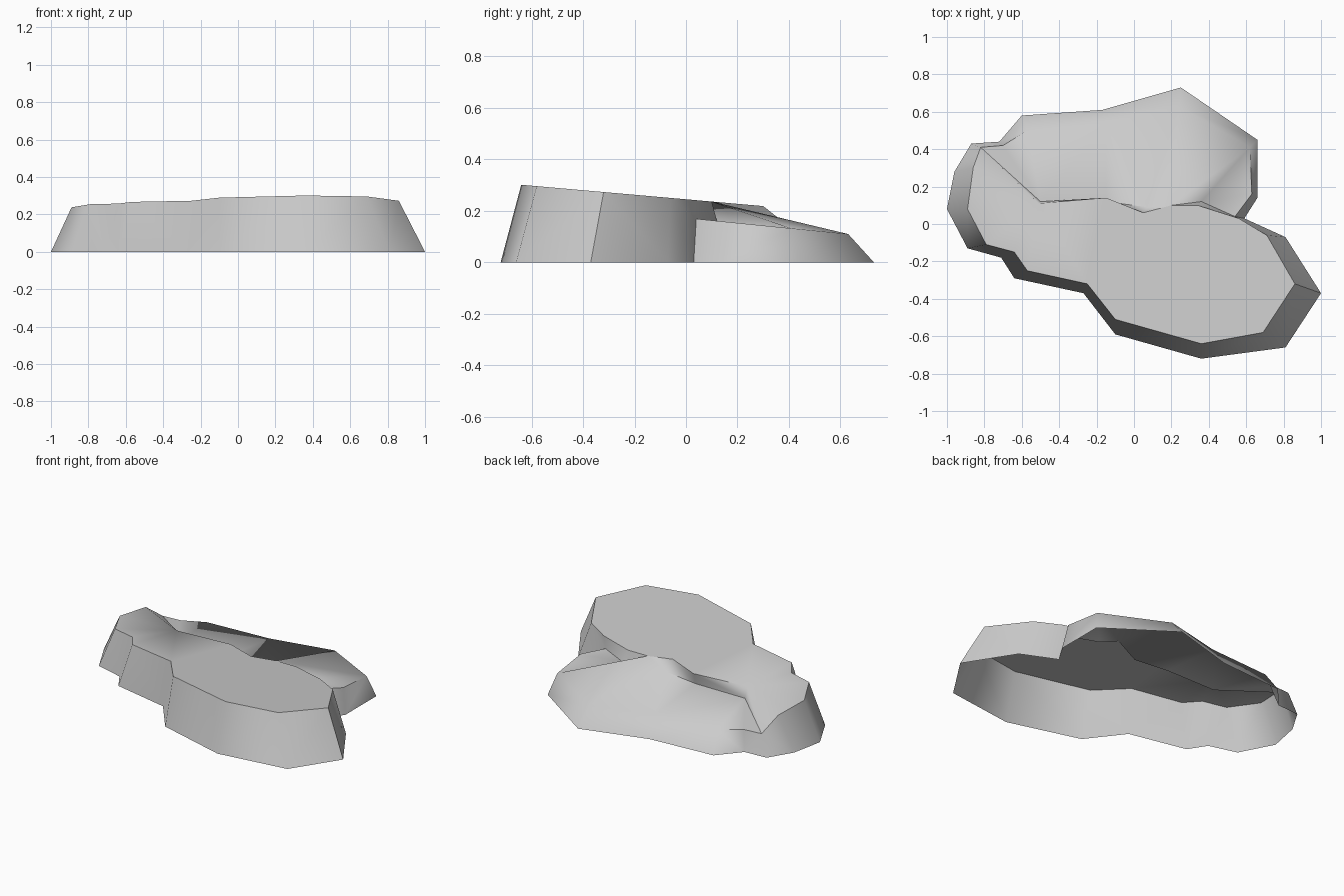
import bpy
import bmesh
import math

default_cube = bpy.data.objects.get("Cube")
if default_cube:
    bpy.data.objects.remove(default_cube, do_unlink=True)


def crown_height(y):
    """Gently tilted plane of the tall slab."""
    return 0.245 - 0.088 * y


def terrace_height(y):
    """Gently tilted plane of the low ledge."""
    return 0.173 - 0.1 * y


def ground_height(y):
    return 0.0


# Ground outline: around the tall slab, then back along the low ledge
ground_outline = [
    (-.87, .43), (-.96, .28), (-1, .08), (-.89, -.13), (-.71, -.18),
    (-.64, -.29), (-.27, -.37), (-.1, -.59), (.36, -.72), (.81, -.66),
    (1, -.37), (.81, -.07), (.59, .03), (.66, .14), (.66, .45),
    (.25, .73), (-.17, .61), (-.6, .58), (-.72, .44)]

# Upper outline of the tall slab, following the ground outline
crown_outline = [
    (-.86, .3), (-.89, .08), (-.79, -.11), (-.64, -.15), (-.57, -.25),
    (-.25, -.32), (-.1, -.51), (.36, -.64), (.69, -.58), (.86, -.32),
    (.71, -.06)]

# Edge of the slab above the ledge, and the foot of that step
brow_outline = [(-.51, .11), (-.15, .14), (.05, .06), (.2, .1), (.34, .1), (.56, .03)]
foot_outline = [(-.5, .12), (-.15, .12), (.07, .09), (.2, .1), (.36, .12), (.54, .04)]

# Outer lip of the ledge
lip_outline = [(-.7, .42), (-.57, .5), (-.15, .53), (.24, .63), (.62, .41), (.63, .16)]

bm = bmesh.new()


def add_points(outline, height):
    return [bm.verts.new((x, y, height(y))) for x, y in outline]


def add_strip(first, second, closed=False):
    """Join two matching rows of points with quads."""
    count = len(first)
    for i in range(count if closed else count - 1):
        j = (i + 1) % count
        bm.faces.new((first[i], first[j], second[j], second[i]))


ground = add_points(ground_outline, ground_height)
crown = add_points(crown_outline, crown_height)
brow = add_points(brow_outline, crown_height)
foot = add_points(foot_outline, terrace_height)
lip = add_points(lip_outline, terrace_height)
corner = add_points([(-.82, .41)], terrace_height)[0]

# The step fades into a smooth ramp at one point
ramp = foot[3]
ramp.co.z = brow[3].co.z

# Outer walls, open underneath
shoulder = [corner] + crown + [foot[-1]] + lip[::-1]
add_strip(ground, shoulder, closed=True)

# Tall slab top, with its bent back corner
bm.faces.new(crown + brow[::-1])
bm.faces.new((corner, crown[0], brow[0]))
bm.faces.new((crown[-1], foot[-1], brow[-1]))

# Step down from slab to ledge
bm.faces.new((corner, brow[0], foot[0]))
add_strip(brow, foot)

# Ledge surface
add_strip([corner] + foot[:-1], lip)
bm.faces.new((foot[-2], foot[-1], lip[-1]))

bmesh.ops.remove_doubles(bm, verts=bm.verts[:], dist=0.0005)
bmesh.ops.triangulate(bm, faces=bm.faces[:])
bmesh.ops.recalc_face_normals(bm, faces=bm.faces[:])
if sum(face.normal.z * face.calc_area() for face in bm.faces) < 0:
    bmesh.ops.reverse_faces(bm, faces=bm.faces[:])

mesh = bpy.data.meshes.new("rock_shell")
bm.to_mesh(mesh)
bm.free()
rock = bpy.data.objects.new("rock_shell", mesh)
bpy.context.collection.objects.link(rock)

# Plain stone colour
stone = bpy.data.materials.new("stone_grey")
stone.use_nodes = True
stone_colour = (0.6, 0.6, 0.6, 1)
stone.diffuse_color = stone_colour
stone.node_tree.nodes["Principled BSDF"].inputs["Base Color"].default_value = stone_colour
mesh.materials.append(stone)

# Soft shading with crisp slab edges
bpy.ops.object.select_all(action="DESELECT")
rock.select_set(True)
bpy.context.view_layer.objects.active = rock
bpy.ops.object.shade_smooth_by_angle(angle=math.radians(58))
